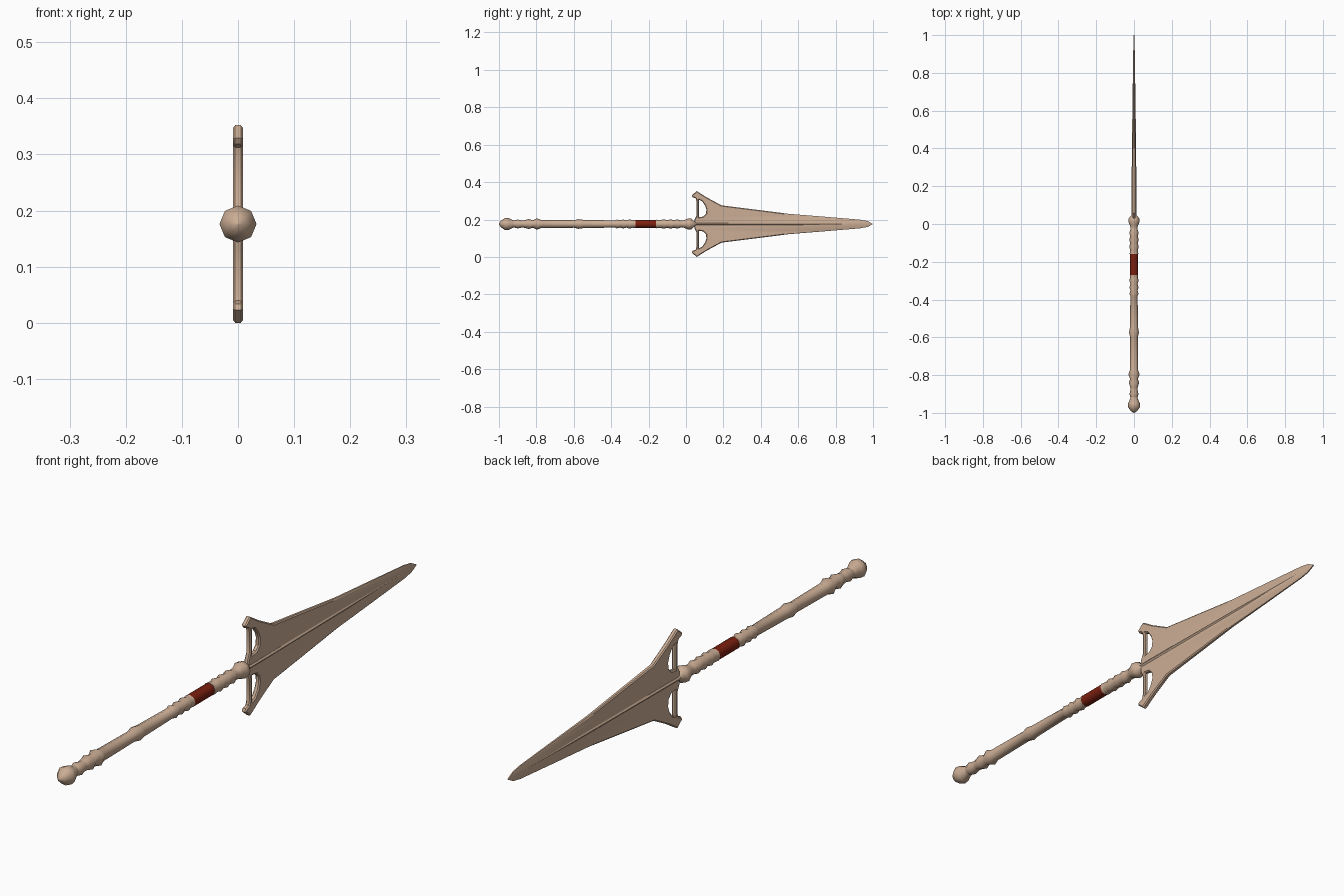
import bpy, bmesh, math

if "Cube" in bpy.data.objects:
    bpy.data.objects.remove(bpy.data.objects["Cube"])

ZC = 0.176  # height of the weapon's long axis


def material(name, rgb):
    m = bpy.data.materials.new(name)
    m.diffuse_color = (*rgb, 1)
    m.use_nodes = True
    m.node_tree.nodes["Principled BSDF"].inputs["Base Color"].default_value = m.diffuse_color
    return m


TAN = material("tan", (0.60, 0.42, 0.30))
RED = material("dark red", (0.20, 0.014, 0.005))


def add(name, mesh, mat, angle=40):
    ob = bpy.data.objects.new(name, mesh)
    bpy.context.collection.objects.link(ob)
    mesh.materials.clear()
    mesh.materials.append(mat)
    bpy.ops.object.select_all(action='DESELECT')
    bpy.context.view_layer.objects.active = ob
    ob.select_set(True)
    bpy.ops.object.shade_smooth_by_angle(angle=math.radians(angle))
    return ob


def loft(name, stations, mat, sides=8, angle=40):
    """Rings along y: each station is (y, x radius, z radius)."""
    bm = bmesh.new()
    rings = []
    for y, rx, rz in stations:
        rings.append([bm.verts.new((rx * math.cos(2 * math.pi * i / sides), y,
                                    ZC + rz * math.sin(2 * math.pi * i / sides)))
                      for i in range(sides)])
    for a, b in zip(rings, rings[1:]):
        for i in range(sides):
            j = (i + 1) % sides
            bm.faces.new((a[i], a[j], b[j], b[i]))
    bm.faces.new(rings[0])
    bm.faces.new(rings[-1])
    bmesh.ops.recalc_face_normals(bm, faces=bm.faces)
    mesh = bpy.data.meshes.new(name)
    bm.to_mesh(mesh)
    bm.free()
    return add(name, mesh, mat, angle)


def turned(name, profile, mat):
    return loft(name, [(y, r, r) for y, r in profile], mat, 8, 50)


# Pommel
turned("pommel", [(-1, .002), (-.99, .017), (-.967, .033), (-.948, .031),
                  (-.925, .02), (-.915, .019)], TAN)
# Shaft with turned beads
turned("shaft", [(-.918, .019), (-.90, .024), (-.878, .019), (-.865, .020), (-.84, .027),
                 (-.82, .020), (-.797, .030), (-.775, .022), (-.60, .020), (-.575, .026),
                 (-.55, .022), (-.38, .019), (-.37, .024), (-.353, .019), (-.335, .024),
                 (-.318, .019), (-.30, .025), (-.285, .020), (-.27, .022)], TAN)
# Red grip band
turned("grip_band", [(-.27, .0215), (-.16, .0215)], RED)
# Neck and collar
turned("neck", [(-.16, .023), (-.135, .021), (-.12, .025), (-.10, .020), (-.085, .025),
                (-.065, .020), (-.045, .025), (-.03, .019), (-.01, .020), (.012, .030),
                (.03, .028), (.045, .014), (.06, .010)], TAN)

# Blade and guard plate: upper half outline (y, half width), mirrored
half = [(.045, .022), (.056, .045), (.056, .122), (.052, .136), (.036, .142), (.030, .152),
        (.058, .175), (.11, .142), (.19, .099), (.36, .078), (.55, .054), (.75, .038),
        (.93, .023), (.97, .016)]
hole = [(.069, .036), (.069, .128), (.085, .122), (.101, .100), (.109, .078),
        (.107, .055), (.093, .040)]
outline = half + [(1.0, 0)] + [(y, -z) for y, z in reversed(half)]

curve = bpy.data.curves.new("blade_outline", 'CURVE')
curve.dimensions = '2D'
curve.fill_mode = 'BOTH'
for pts in (outline, hole, [(y, -z) for y, z in hole]):
    s = curve.splines.new('POLY')
    s.points.add(len(pts) - 1)
    for p, (y, z) in zip(s.points, pts):
        p.co = (y, z, 0, 1)
    s.use_cyclic_u = True
curve.extrude = 0.005
curve.bevel_depth = 0.004
curve.bevel_resolution = 0
curve.offset = -0.004
helper = bpy.data.objects.new("blade_outline", curve)
bpy.context.collection.objects.link(helper)
dg = bpy.context.evaluated_depsgraph_get()
plate = bpy.data.meshes.new_from_object(helper.evaluated_get(dg))
bpy.data.objects.remove(helper)


def taper(y):
    return 1 - 0.62 * max(0, min(1, (y - .1) / .9))


ymax = max(v.co.x for v in plate.vertices)
zmax = max(abs(v.co.y) for v in plate.vertices)
for v in plate.vertices:
    y, z, x = v.co
    if y > .9:
        y = .9 + (y - .9) * .1 / (ymax - .9)
    v.co = (x * taper(y), y, ZC + z * .176 / zmax)
bm = bmesh.new()
bm.from_mesh(plate)
bmesh.ops.remove_doubles(bm, verts=bm.verts, dist=1e-5)
bmesh.ops.recalc_face_normals(bm, faces=bm.faces)
bm.to_mesh(plate)
bm.free()
add("blade_and_guard", plate, TAN, 30)

# Broad low swell along the blade, fading out past the middle
loft("blade_swell", [(.05, .0115, .026), (.2, .0108, .024), (.4, .0088, .016),
                     (.62, .0055, .004)], TAN, 4, 20)
# Narrow central rib
loft("blade_rib", [(.04, .0135, .010), (.2, .0130, .009), (.6, .0088, .008),
                   (.95, .0035, .004)], TAN, 6, 20)
